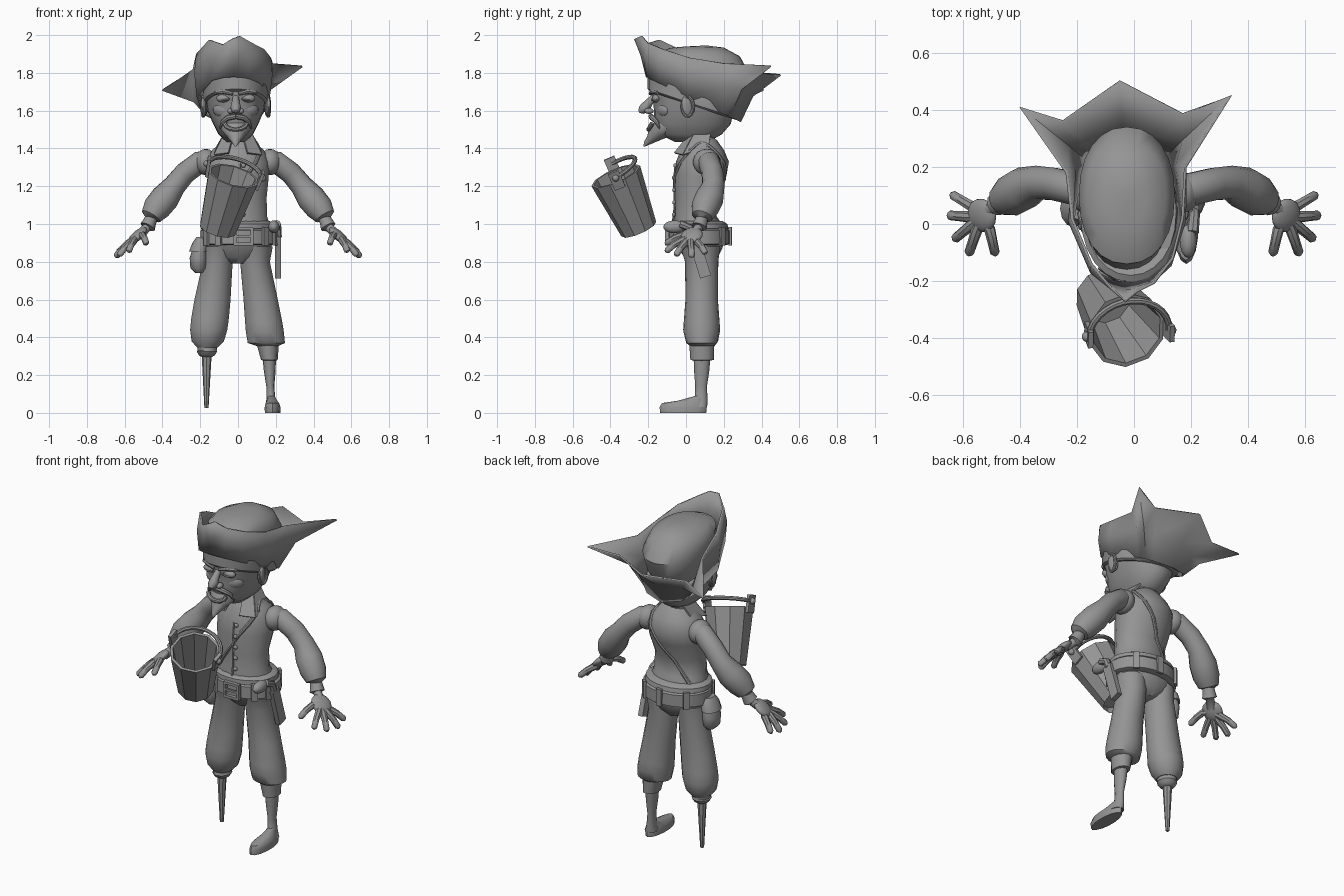
import bpy, bmesh, math
from mathutils import Vector, Matrix

GREY = bpy.data.materials.new("grey clay")
GREY.diffuse_color = (0.3, 0.3, 0.3, 1)


def finish(name, bm, angle=42, solid=0):
    bmesh.ops.recalc_face_normals(bm, faces=bm.faces)
    me = bpy.data.meshes.new(name)
    bm.to_mesh(me)
    bm.free()
    me.materials.append(GREY)
    ob = bpy.data.objects.new(name, me)
    bpy.context.collection.objects.link(ob)
    bpy.ops.object.select_all(action='DESELECT')
    ob.select_set(True)
    bpy.context.view_layer.objects.active = ob
    if angle:
        bpy.ops.object.shade_smooth_by_angle(angle=math.radians(angle))
    if solid:
        m = ob.modifiers.new("thickness", 'SOLIDIFY')
        m.thickness, m.offset = solid, 0
    return ob


def skin(name, rings, caps=True, closed=False, angle=42, solid=0, mat=None):
    """Join rings of points into a surface."""
    bm = bmesh.new()
    vs = [[bm.verts.new(p) for p in r] for r in rings]
    n = len(vs[0])
    pairs = list(zip(vs, vs[1:])) + ([(vs[-1], vs[0])] if closed else [])
    for a, b in pairs:
        for i in range(n):
            j = (i + 1) % n
            bm.faces.new((a[i], a[j], b[j], b[i]))
    if caps and not closed:
        bm.faces.new(vs[0])
        bm.faces.new(vs[-1])
    if mat:
        bmesh.ops.transform(bm, matrix=mat, verts=bm.verts)
    return finish(name, bm, angle, solid)


def oval(a, p):
    """Sine and cosine of a rounded box; p above 2 is boxier."""
    return [math.copysign(abs(v) ** (2 / p), v) for v in (math.sin(a), math.cos(a))]


def loft(name, rows, n=18, p=2.0, **kw):
    """Rows of x, y, z, x radius, y radius and optional backward tilt."""
    rings = []
    for x, y, z, rx, ry, *t in rows:
        sc = [oval(2 * math.pi * k / n, p) for k in range(n)]
        rings.append([(x + rx * s, y - ry * c, z + (t[0] if t else 0) * ry * c) for s, c in sc])
    return skin(name, rings, **kw)


def tube(name, rows, n=10, closed=False, mat=None):
    """Rows of x, y, z, radius along a path."""
    pts = [Vector(r[:3]) for r in rows]
    m, rings, old = len(pts), [], None
    for i, p in enumerate(pts):
        a = pts[i - 1] if i or closed else p
        b = pts[(i + 1) % m] if i < m - 1 or closed else p
        t = (b - a).normalized()
        u = t.orthogonal().normalized() if old is None else (old - t * old.dot(t)).normalized()
        old, v = u, t.cross(u)
        rings.append([p + rows[i][3] * (u * math.cos(c) + v * math.sin(c))
                      for c in (2 * math.pi * k / n for k in range(n))])
    return skin(name, rings, closed=closed, mat=mat)


def ball(name, loc, size, rot=(0, 0, 0), mat=None):
    bm = bmesh.new()
    bmesh.ops.create_uvsphere(bm, u_segments=14, v_segments=9, radius=1)
    place(bm, loc, size, rot, mat)
    return finish(name, bm, 60)


def box(name, loc, size, rot=(0, 0, 0), mat=None):
    bm = bmesh.new()
    bmesh.ops.create_cube(bm, size=1)
    place(bm, loc, size, rot, mat)
    return finish(name, bm, 0)


def place(bm, loc, size, rot, mat):
    r = Matrix.Rotation(rot[2], 4, 'Z') @ Matrix.Rotation(rot[1], 4, 'Y') @ Matrix.Rotation(rot[0], 4, 'X')
    m = Matrix.Translation(loc) @ r @ Matrix.Diagonal((*size, 1))
    bmesh.ops.transform(bm, matrix=mat @ m if mat else m, verts=bm.verts)


# torso, hips and neck
TORSO = [(0, .07, .90, .185, .135), (0, .065, .98, .178, .14), (0, .05, 1.04, .156, .112),
         (0, .05, 1.14, .154, .11), (0, .075, 1.25, .165, .138), (0, .087, 1.33, .168, .14),
         (0, .087, 1.39, .14, .115), (0, .082, 1.44, .085, .085), (0, .08, 1.46, .06, .065)]
loft("vest", TORSO)
loft("hips", [(0, .08, .79, .04, .06), (0, .08, .825, .14, .09), (0, .077, .87, .18, .115),
              (0, .07, .93, .185, .135)])
loft("neck", [(-.01, .08, 1.40, .07, .07), (-.01, .07, 1.55, .08, .09)])


def torso_point(a, z, out):
    for p, q in zip(TORSO, TORSO[1:]):
        if p[2] <= z <= q[2]:
            f = (z - p[2]) / (q[2] - p[2])
            x, y, _, rx, ry = (u + (v - u) * f for u, v in zip(p, q))
            return x + (rx + out) * math.sin(a), y - (ry + out) * math.cos(a), z


# shoulder strap, buttons and collar
angles = [2 * math.pi * k / 32 for k in range(32)]
tube("shoulder_strap", [(*torso_point(a, 1.19 + .24 * math.sin(a), -.003), .011) for a in angles], 8, True)
for k in range(5):
    ball("button", torso_point(.17, 1.05 + .065 * k, .004), (.012, .01, .012))
tube("vest_front_edge", [(*torso_point(.06, 1.0 + .08 * k, 0), .006) for k in range(5)], 6)
for s in (1, -1):
    bm = bmesh.new()
    for f in ([(.03, 0, 1.45), (.075, .04, 1.47), (.125, -.015, 1.365), (.05, -.06, 1.375)],
              [(.075, .04, 1.47), (.06, .13, 1.475), (.11, .12, 1.41), (.125, -.015, 1.365)]):
        bm.faces.new([bm.verts.new((s * x, y, z)) for x, y, z in f])
    finish("collar_flap", bm, 0, .01)

# belts, buckle, loops
loft("belt", [(.005, .07, .89, .192, .15), (.005, .07, .895, .205, .163), (.005, .07, .965, .203, .162),
              (.005, .07, .975, .19, .15)], 24)
loft("sash", [(0, .068, .965, .18, .14), (0, .068, .975, .197, .157), (0, .066, 1.0, .194, .153),
              (0, .064, 1.015, .17, .13)], 24)
for x in (-.045, .045):
    box("buckle_side", (.03 + x, -.1, .935), (.015, .022, .09))
for z in (-.04, .04):
    box("buckle_bar", (.03, -.1, .935 + z), (.1, .022, .015))
box("buckle_prong", (.03, -.105, .935), (.075, .012, .012))
for a in (-1.0, -.55, .75, 1.2, 2.4, 3.1, 3.9):
    box("belt_loop", (.005 + .205 * math.sin(a), .07 - .165 * math.cos(a), .935), (.035, .016, .1), (0, 0, a))

# pouch on one hip, holster on the other
loft("pouch", [(-.205, .055, .74, .02, .03), (-.209, .055, .765, .043, .055), (-.209, .055, .82, .047, .063),
               (-.2, .055, .89, .035, .053), (-.195, .055, .925, .025, .045)], 12)
loft("pouch_flap", [(-.209, .055, .855, .05, .067), (-.2, .055, .9, .042, .06), (-.195, .055, .93, .025, .04)], 12)
box("holster", (.212, .07, .83), (.03, .06, .23), (.3, 0, 0))
tube("pistol_grip", [(.21, .04, .93, .022), (.21, .02, .98, .02), (.205, -.03, 1.0, .022)], 8)
ball("pistol_butt", (.19, -.06, .985), (.03, .06, .034))

# trousers, sock, foot and peg
loft("peg_trouser_leg", [(-.1, .075, .88, .085, .105), (-.107, .083, .8, .08, .088), (-.135, .083, .6, .097, .086),
                         (-.148, .083, .5, .101, .093), (-.155, .083, .44, .1, .098), (-.16, .085, .38, .087, .085),
                         (-.162, .085, .345, .055, .06)])
loft("foot_trouser_leg", [(.1, .075, .88, .085, .105), (.09, .083, .8, .08, .088), (.12, .083, .6, .092, .086),
                          (.136, .083, .48, .1, .095), (.142, .083, .43, .102, .097), (.15, .083, .37, .1, .082),
                          (.157, .083, .355, .06, .062)])
loft("trouser_cuff", [(.157, .083, .37, .06, .066), (.166, .085, .28, .044, .062), (.168, .085, .275, .03, .03)], 12)
loft("shin", [(.165, .085, .3, .036, .045), (.168, .083, .22, .031, .04), (.171, .08, .14, .021, .031),
              (.174, .08, .07, .024, .034), (.18, .07, .03, .036, .042)], 12)
loft("foot", [(.183, -.015, 0, .042, .122), (.183, -.015, .03, .043, .125), (.182, -.012, .052, .037, .115),
              (.18, .03, .065, .028, .07), (.176, .075, .09, .018, .025)], 14)
loft("peg_socket", [(-.162, .085, .365, .055, .062), (-.163, .085, .33, .05, .055), (-.164, .085, .325, .054, .058),
                    (-.165, .085, .305, .042, .044), (-.165, .085, .295, .026, .026)], 12)
loft("peg", [(-.166, .085, .3, .026, .026), (-.167, .085, .025, .011, .011)], 8)

# arms and hands
for s in (1, -1):
    ball("shoulder_cap", (s * .17, .11, 1.328), (.06, .073, .07))
    tube("sleeve", [(s * x, y, z, r) for x, y, z, r in
                    [(.15, .11, 1.335, .05), (.2, .122, 1.33, .058), (.28, .14, 1.27, .058), (.335, .145, 1.205, .06),
                     (.385, .125, 1.14, .076), (.43, .1, 1.085, .074), (.46, .085, 1.04, .056), (.463, .083, 1.03, .03)]], 14)
    tube("wrist", [(s * .45, .09, 1.05, .03), (s * .468, .078, 1.01, .036), (s * .478, .07, .985, .042),
                   (s * .483, .067, .98, .024), (s * .52, .04, .945, .026)])
    ball("palm", (s * .533, .03, .938), (.063, .06, .024), (0, s * .72, s * -.3))
    for mx, my, mz, x, y, z in ((.565, .06, .905, .632, .1, .85), (.58, .025, .898, .643, .03, .832),
                                (.572, -.005, .9, .625, -.05, .84), (.552, -.025, .912, .577, -.1, .86),
                                (.505, -.02, .94, .487, -.1, .9)):
        tube("finger", [(s * .533, .025, .935, .016), (s * mx, my, mz, .02),
                        (s * (mx + x) / 2, (my + y) / 2, (mz + z) / 2 + .006, .018),
                        (s * x, y, z, .017), (s * (x + .15 * (x - mx)), y + .12 * (y - my), z - .006, .007)], 8)

# head
C = -.012
loft("head", [(C, .03, 1.435, .05, .09), (C, .025, 1.475, .092, .165), (C, .035, 1.53, .12, .203),
              (C, .04, 1.6, .15, .21), (C, .042, 1.66, .16, .215), (C, .04, 1.7, .165, .23),
              (C, .045, 1.76, .16, .22)], 24, 2.2)
loft("headband", [(C, .04, 1.625, .164, .228, .33), (C, .04, 1.635, .174, .243, .33), (C, .04, 1.69, .176, .243, .4),
                  (C, .04, 1.71, .16, .22, .4)], 24, 2.1)
loft("beard", [(C, -.1, 1.535, .08, .075), (C, -.112, 1.5, .08, .085), (C, -.145, 1.465, .05, .06),
               (C, -.19, 1.435, .024, .032), (C, -.222, 1.41, .004, .004)], 12)
tube("nose", [(C, -.165, 1.675, .016), (C, -.19, 1.65, .02), (C, -.216, 1.617, .028), (C, -.236, 1.602, .022),
              (C, -.25, 1.596, .008)])
tube("lower_lip", [(C + .06 * math.sin(a), -.178 - .02 * math.cos(a), 1.535 - .035 * math.cos(a), .012)
                   for a in (-1.5, -1, -.5, 0, .5, 1, 1.5)], 8)
for s in (1, -1):
    ball("nostril", (C + s * .027, -.195, 1.598), (.018, .024, .016))
    ball("eyelid", (C + s * .066, -.158, 1.665), (.038, .022, .021))
    tube("eyelid_crease", [(C + s * .03, -.18, 1.66, .004), (C + s * .066, -.18, 1.655, .005),
                           (C + s * .1, -.155, 1.662, .004)], 6)
    tube("brow", [(C + s * .015, -.188, 1.69, .01), (C + s * .06, -.18, 1.702, .014), (C + s * .11, -.15, 1.695, .009)], 8)
    tube("moustache", [(C, -.185, 1.57, .014), (C + s * .04, -.18, 1.563, .015), (C + s * .07, -.155, 1.54, .012),
                       (C + s * .085, -.14, 1.505, .004)], 8)
    ball("cheek", (C + s * .07, -.12, 1.605), (.055, .03, .04), (0, 0, s * .5))
    ball("ear", (C + s * .168, .008, 1.622), (.014, .03, .055), (.2, 0, s * .3))
    tube("ear_rim", [(C + s * (.172 + .006 * math.cos(a)), .009 + .029 * math.cos(a), 1.622 + .052 * math.sin(a), .009)
                     for a in (2 * math.pi * k / 14 for k in range(14))], 8, True)

# hat crown and upturned three-cornered brim
H = -.025
loft("hat_crown", [(H, .04, 1.69, .145, .2, .48), (H, .08, 1.77, .16, .225, .35), (H, .1, 1.85, .168, .24, .25),
                   (H, .1, 1.91, .138, .185, .12), (H, .1, 1.937, .07, .1, .03), (H, .1, 1.944, .01, .02)], 24, 2.2)
RIM = [(-.03, -.27, 1.98), (.01, -.235, 1.995), (.07, -.205, 1.96), (.135, -.12, 1.925), (.17, .02, 1.88),
       (.18, .2, 1.85), (.34, .45, 1.835), (.17, .385, 1.80), (-.05, .5, 1.79), (-.25, .36, 1.75), (-.4, .41, 1.71),
       (-.235, .18, 1.82), (-.217, .02, 1.9), (-.15, -.14, 1.975), (-.08, -.225, 1.95)]
base, mid = [], []
for x, y, z in RIM:
    s, c = oval(math.atan2(x - H, .04 - y), 2.2)
    by = .04 - .247 * c
    b = Vector((H + .19 * s, by, 1.775 - .48 * (by + .2)))
    base.append(b)
    mid.append(Vector((b.x + .25 * (x - b.x) + .012 * s, b.y + .25 * (y - b.y) - .012 * c, b.z + .55 * (z - b.z))))
skin("hat_brim", [base, mid, RIM], caps=False, solid=.01)

# tilted bucket with staves, lugs and a bail handle
low, top = Vector((-.108, -.25, .973)), Vector((-.025, -.372, 1.255))
zax = (top - low).normalized()
xax = Vector((.27, .02, -.07))
xax = (xax - zax * xax.dot(zax)).normalized()
B = Matrix((xax, zax.cross(xax), zax)).transposed().to_4x4()
B.translation = low
L = (top - low).length
loft("bucket", [(0, 0, .03, .09, .09), (0, 0, 0, .1, .1), (0, 0, L, .14, .14), (0, 0, L, .125, .125),
                (0, 0, .04, .088, .088)], 10, angle=0, mat=B)
for s in (1, -1):
    box("bucket_lug", (s * .142, 0, L + .015), (.018, .06, .1), (0, s * .12, 0), B)
    ball("lug_bolt", (s * .155, 0, L + .03), (.016, .018, .018), mat=B)
tube("bucket_handle", [(.145 * math.cos(a), .13 * math.sin(a), L + .03 + .015 * math.sin(a), .012)
                       for a in (math.pi * k / 14 for k in range(15))], 8, mat=B)
